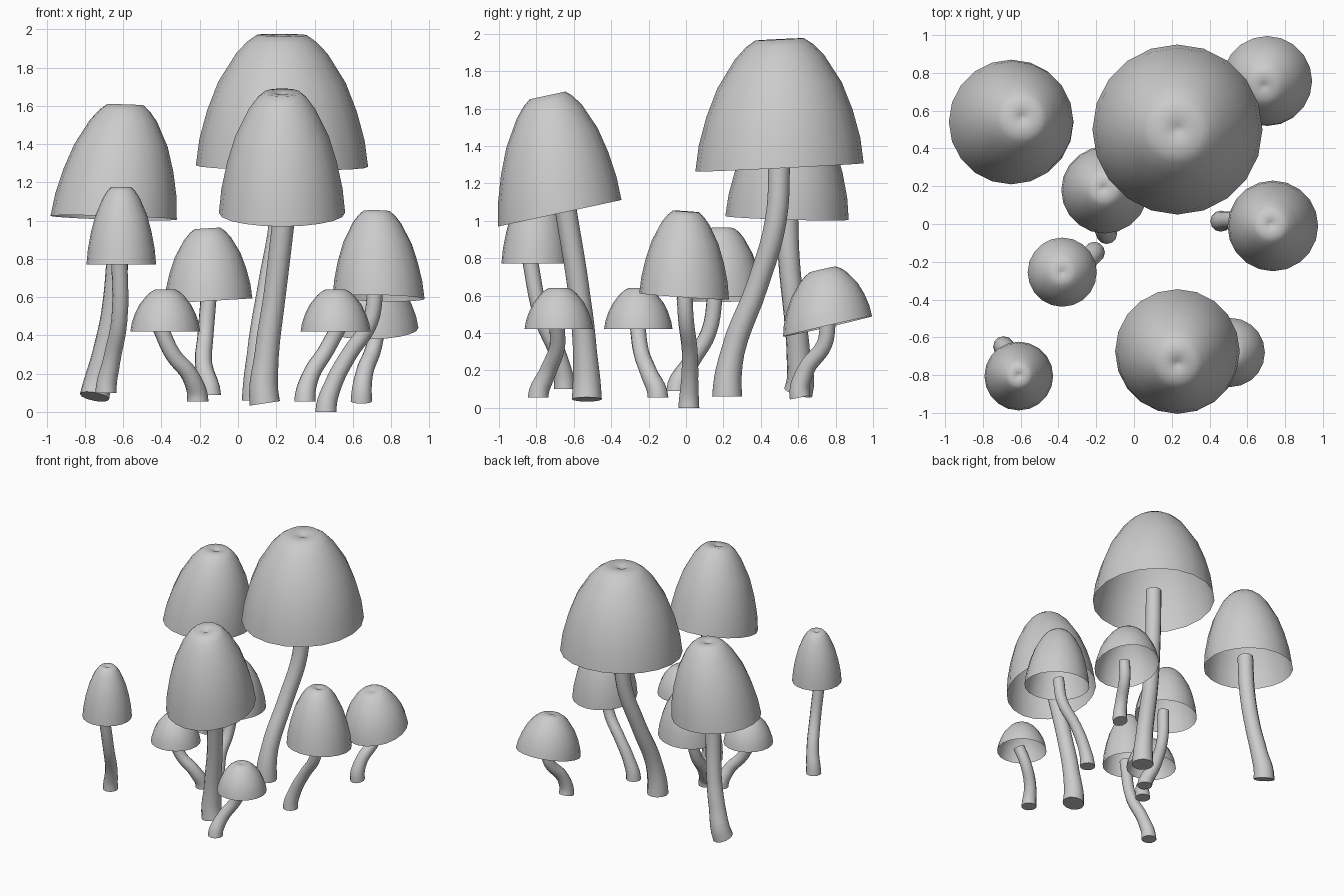
import bpy
import bmesh
from math import tau, radians
from mathutils import Matrix, Vector

default_cube = bpy.data.objects.get("Cube")
if default_cube:
    bpy.data.objects.remove(default_cube, do_unlink=True)

CAP_SIDES = 20
# Unit bell profile as (radius, height), rim to dimpled crown
BELL = [(1, 0), (.96, .2), (.87, .42), (.74, .64), (.53, .86),
        (.4, .95), (.29, 1), (.1, .995), (.05, .98), (0, .975)]


def add_object(name, mesh, sharp_angle):
    """Link a mesh and shade it smooth, keeping strong edges sharp."""
    obj = bpy.data.objects.new(name, mesh)
    bpy.context.collection.objects.link(obj)
    bpy.ops.object.select_all(action='DESELECT')
    obj.select_set(True)
    bpy.context.view_layer.objects.active = obj
    bpy.ops.object.shade_smooth_by_angle(angle=radians(sharp_angle))
    return obj


def make_cap(name, rim, crown, radius, tilt):
    """Open bell spun from the profile, then leaned from rim to crown."""
    bm = bmesh.new()
    verts = [bm.verts.new((r, 0, h)) for r, h in BELL]
    edges = [bm.edges.new(pair) for pair in zip(verts, verts[1:])]
    bmesh.ops.spin(bm, geom=verts + edges, cent=(0, 0, 0), axis=(0, 0, 1),
                   angle=tau, steps=CAP_SIDES, use_merge=False)
    bmesh.ops.remove_doubles(bm, verts=bm.verts, dist=.001)
    bmesh.ops.recalc_face_normals(bm, faces=bm.faces)
    # Columns: sloped rim plane, then the axis towards the crown
    side_x = Vector((radius, 0, radius * tilt[0]))
    side_y = Vector((0, radius, radius * tilt[1]))
    axis = Vector(crown) - Vector(rim)
    lean = Matrix((side_x, side_y, axis)).transposed().to_4x4()
    bm.transform(Matrix.Translation(rim) @ lean)
    # Keep the shell facing outwards
    bm.normal_update()
    lowest = min(bm.faces, key=lambda f: f.calc_center_median().z)
    outward = lowest.calc_center_median() - Vector(rim)
    if lowest.normal.dot(outward) < 0:
        bmesh.ops.reverse_faces(bm, faces=bm.faces)
    mesh = bpy.data.meshes.new(name)
    bm.to_mesh(mesh)
    bm.free()
    return add_object(name, mesh, sharp_angle=60)


def make_stem(name, path, foot, neck, lean):
    """Tapered tube along a smooth path, with a flat foot."""
    curve = bpy.data.curves.new(name, 'CURVE')
    curve.dimensions = '3D'
    curve.bevel_depth = 1
    curve.bevel_resolution = 4
    curve.resolution_u = 5
    curve.use_fill_caps = True
    spline = curve.splines.new('BEZIER')
    spline.bezier_points.add(len(path) - 1)
    for i, (point, co) in enumerate(zip(spline.bezier_points, path)):
        point.co = co
        point.handle_left_type = point.handle_right_type = 'AUTO'
        point.radius = foot if i == 0 else neck + (foot - neck) * .25 * (i == 1)
    # The foot leaves the ground along its own direction
    start = spline.bezier_points[0]
    start.handle_left_type = start.handle_right_type = 'FREE'
    rise = Vector(lean) * (path[1][2] - path[0][2]) * .4
    start.handle_right = start.co + rise
    start.handle_left = start.co - rise

    helper = bpy.data.objects.new(name + "_path", curve)
    bpy.context.collection.objects.link(helper)
    graph = bpy.context.evaluated_depsgraph_get()
    mesh = bpy.data.meshes.new_from_object(helper.evaluated_get(graph))
    bpy.data.objects.remove(helper, do_unlink=True)
    return add_object(name, mesh, sharp_angle=50)


def mushroom(name, rim, crown, radius, path, foot=.056, neck=.042,
             tilt=(0, 0), lean=(0, 0, 1)):
    make_cap(name + "_cap", rim, crown, radius, tilt)
    make_stem(name + "_stem", path, foot, neck, lean)


# Three tall mushrooms
mushroom("tallest_mushroom", rim=(.23, .5, 1.285), crown=(.23, .5, 1.97),
         radius=.45, tilt=(-.01, .05), foot=.08, neck=.058,
         path=[(.1, .22, .06), (.11, .25, .3), (.16, .38, .65),
               (.22, .48, 1), (.23, .5, 1.37)])

mushroom("front_tall_mushroom", rim=(.23, -.675, 1.04),
         crown=(.23, -.74, 1.67), radius=.33, tilt=(0, .215),
         foot=.08, neck=.058, lean=(-.15, 0, 1),
         path=[(.14, -.53, .045), (.15, -.54, .3), (.19, -.57, .6),
               (.25, -.65, 1.1)])

mushroom("back_right_tall_mushroom", rim=(-.65, .54, 1.015),
         crown=(-.59, .565, 1.605), radius=.33, tilt=(-.03, -.03),
         foot=.078, neck=.058, lean=(.2, .3, 1),
         path=[(-.75, .6, .08), (-.7, .6, .3), (-.66, .58, .5),
               (-.63, .55, .8), (-.62, .54, 1.1)])

# Medium mushrooms
mushroom("left_mushroom", rim=(.735, -.01, .595), crown=(.725, 0, 1.05),
         radius=.24, tilt=(-.02, -.07),
         path=[(.46, .015, 0), (.5, .02, .15), (.58, .02, .3),
               (.69, 0, .47), (.72, -.01, .66)])

mushroom("back_left_mushroom", rim=(.705, .757, .435),
         crown=(.69, .73, .74), radius=.238, tilt=(.02, .23),
         lean=(0, -.2, 1),
         path=[(.645, .61, .055), (.66, .64, .2), (.71, .74, .34),
               (.73, .76, .47)])

mushroom("middle_mushroom", rim=(-.155, .18, .58), crown=(-.16, .19, .96),
         radius=.23, tilt=(.06, 0),
         path=[(-.145, -.05, .09), (-.18, .03, .25), (-.17, .12, .4),
               (-.15, .16, .64)])

# Small mushrooms
mushroom("narrow_mushroom", rim=(-.61, -.805, .77), crown=(-.61, -.8, 1.175),
         radius=.182,
         path=[(-.69, -.65, .1), (-.66, -.68, .27), (-.62, -.77, .48),
               (-.62, -.84, .82)])

mushroom("small_right_mushroom", rim=(-.38, -.255, .42),
         crown=(-.38, -.255, .64), radius=.183,
         path=[(-.21, -.15, .055), (-.25, -.2, .19), (-.34, -.24, .3),
               (-.41, -.26, .45)])

mushroom("small_left_mushroom", rim=(.51, -.68, .42), crown=(.51, -.68, .64),
         radius=.183,
         path=[(.35, -.79, .055), (.38, -.74, .19), (.46, -.69, .32),
               (.53, -.69, .45)])
